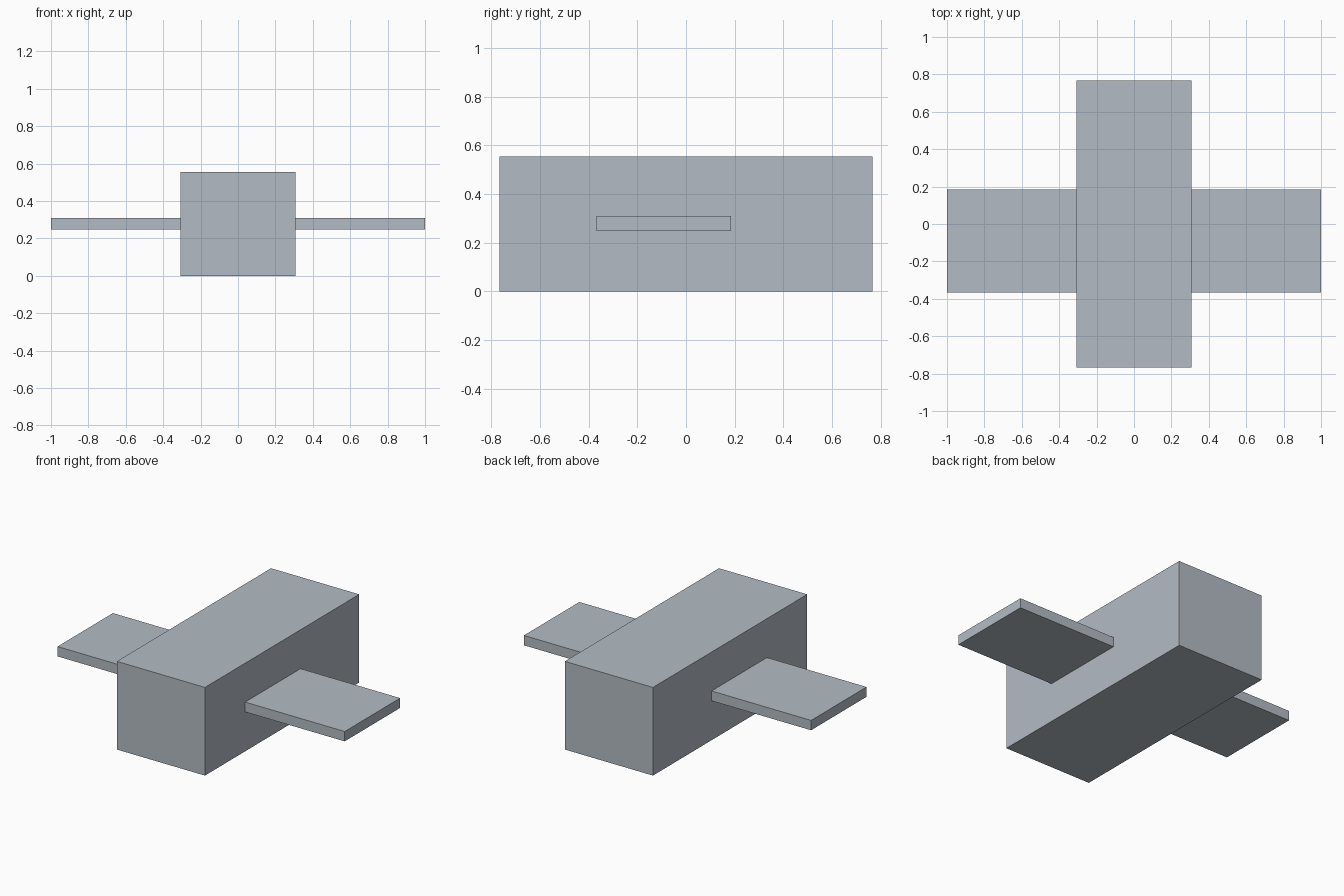
import bpy

# Remove the default cube
cube = bpy.data.objects.get("Cube")
if cube:
    bpy.data.objects.remove(cube, do_unlink=True)

# Single blue-grey material
grey = bpy.data.materials.new("blue_grey")
grey.use_nodes = True
colour = (0.45, 0.50, 0.55, 1)
grey.diffuse_color = colour
grey.node_tree.nodes["Principled BSDF"].inputs["Base Color"].default_value = colour


def box(name, low, high):
    """Add a box spanning two opposite corners."""
    centre = [(a + b) / 2 for a, b in zip(low, high)]
    size = [b - a for a, b in zip(low, high)]
    bpy.ops.mesh.primitive_cube_add(size=1, location=centre)
    obj = bpy.context.object
    obj.name = name
    obj.scale = size
    bpy.ops.object.transform_apply(location=False, rotation=False, scale=True)
    obj.data.materials.append(grey)
    return obj


HALF_WIDTH = 0.307

# Long central body
box("body", (-HALF_WIDTH, -0.767, 0), (HALF_WIDTH, 0.767, 0.555))

# Flat side wings, meeting the body walls
for name, x_low, x_high in (("left_wing", HALF_WIDTH, 1), ("right_wing", -1, -HALF_WIDTH)):
    box(name, (x_low, -0.367, 0.248), (x_high, 0.184, 0.31))
